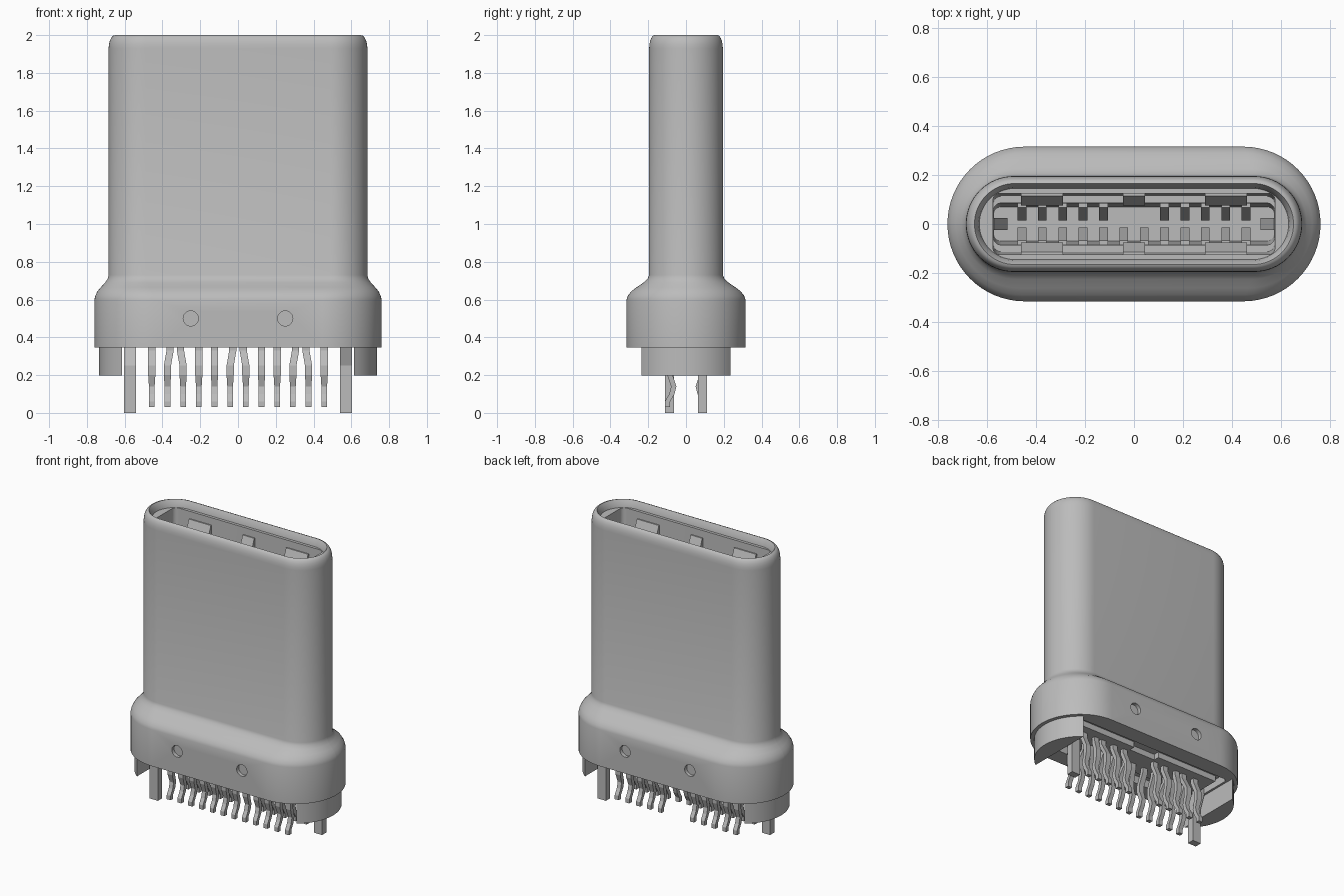
import bpy
import bmesh
from math import cos, sin, pi, radians, sqrt, asin

if "Cube" in bpy.data.objects:
    bpy.data.objects.remove(bpy.data.objects["Cube"], do_unlink=True)

GREY = (0.5, 0.5, 0.5, 1)
metal = bpy.data.materials.new("plain_grey")
metal.use_nodes = True
metal.diffuse_color = GREY
metal.node_tree.nodes["Principled BSDF"].inputs["Base Color"].default_value = GREY


def loft(name, rings):
    """Skin a list of equal-length closed rings and cap both ends."""
    bm = bmesh.new()
    rows = [[bm.verts.new(p) for p in ring] for ring in rings]
    n = len(rows[0])
    for a, b in zip(rows, rows[1:]):
        for i in range(n):
            j = (i + 1) % n
            bm.faces.new((a[i], a[j], b[j], b[i]))
    bm.faces.new(rows[0][::-1])
    bm.faces.new(rows[-1])
    bmesh.ops.recalc_face_normals(bm, faces=bm.faces)
    mesh = bpy.data.meshes.new(name)
    bm.to_mesh(mesh)
    bm.free()
    mesh.materials.append(metal)
    obj = bpy.data.objects.new(name, mesh)
    bpy.context.collection.objects.link(obj)
    return obj


def rounded(z, hx, hy, r=None, n=16):
    """Rounded rectangle ring; a full stadium when r is left out."""
    r = hy if r is None else r
    ring = []
    for k, (sx, sy) in enumerate(((1, 1), (-1, 1), (-1, -1), (1, -1))):
        for i in range(n + 1):
            a = (k + i / n) * pi / 2
            # tiny inset keeps full stadiums free of doubled points
            ring.append((sx * (hx - r) + r * cos(a), sy * (hy - r + 1e-4) + r * sin(a), z))
    return ring


def rect(x, y, z, w, d):
    return [(x - w, y - d, z), (x + w, y - d, z), (x + w, y + d, z), (x - w, y + d, z)]


def prism(name, profile, centre, half, side, along_x=True):
    """Extrude an (offset, z) profile across its width; side flips it."""
    rings = []
    for e in (centre - half, centre + half):
        rings.append([(e, side * u, z) if along_x else (side * u, e, z) for u, z in profile])
    return loft(name, rings)


def smooth(obj):
    bpy.ops.object.select_all(action="DESELECT")
    obj.select_set(True)
    bpy.context.view_layer.objects.active = obj
    bpy.ops.object.shade_smooth_by_angle(angle=radians(32))


# Shell: underside recess, flange, shoulder, sleeve, rim and hollow mouth
rings = [rounded(0.40, 0.60, 0.20, 0.03), rounded(0.345, 0.60, 0.20, 0.03),
         rounded(0.345, 0.76, 0.315), rounded(0.60, 0.76, 0.315)]
for z, t in ((0.62, 0.06), (0.645, 0.22), (0.665, 0.45), (0.69, 0.75), (0.71, 0.93), (0.73, 1)):
    rings.append(rounded(z, 0.76 - 0.075 * t, 0.315 - 0.12 * t))
for i in range(6):
    a = i / 5 * pi / 2
    rings.append(rounded(1.93 + 0.07 * sin(a), 0.65 + 0.035 * cos(a), 0.165 + 0.03 * cos(a)))
rings += [rounded(1.975, 0.635, 0.15), rounded(1.95, 0.63, 0.145),
          rounded(1.95, 0.575, 0.125, 0.03), rounded(1.60, 0.572, 0.113, 0.03),
          rounded(1.60, 0.572, 0.085, 0.03), rounded(1.0, 0.57, 0.07, 0.03)]
shell = loft("shell", rings)

# Round dimples on both broad faces of the flange
for sy in (-1, 1):
    for sx in (-1, 1):
        circle = [(0.04 * cos(k * pi / 16), 0.04 * sin(k * pi / 16)) for k in range(32)]
        cutter = loft("dimple_cutter", [[(sx * 0.25 + u, sy * y, 0.5 + v) for u, v in circle]
                                        for y in (0.29, 0.35)])
        cutter.hide_render = True
        cutter.hide_viewport = True
        cut = shell.modifiers.new("dimple", "BOOLEAN")
        cut.operation = "DIFFERENCE"
        cut.solver = "EXACT"
        cut.object = cutter
smooth(shell)

# Curved skirt blocks below the flange ends
R, CX, CUT = 0.29, 0.445, 0.615
A = asin(sqrt(R * R - (CUT - CX) ** 2) / R)
arc = [(CX + R * cos(a), R * sin(a)) for a in (A * (2 * i / 24 - 1) for i in range(25))]
for s, label in ((1, "left"), (-1, "right")):
    smooth(loft(label + "_skirt_block", [[(s * x, y, z) for x, y in arc] for z in (0.197, 0.35)]))

# Stepped insulator plate inside the underside recess
plate = [(-0.57, -0.12), (0.57, -0.12), (0.57, 0.12), (0.10, 0.12),
         (0.10, 0.08), (-0.10, 0.08), (-0.10, 0.12), (-0.57, 0.12)]
loft("insulator_plate", [[(x, y, z) for x, y in plate] for z in (0.36, 0.42)])

# Springs, contacts and latches inside the mouth, and solder pins below
PITCH = 0.083
SPRING = [(0.13, 1.90), (0.115, 1.90), (0.075, 1.80), (0.075, 1.30), (0.13, 1.20)]
CONTACT = [(0.09, 1.55), (0.067, 1.55), (0.015, 1.35), (0.015, 1.25), (0.08, 1.0)]
LATCH = [(0.60, 1.75), (0.57, 1.75), (0.515, 1.60), (0.515, 1.5), (0.60, 1.2)]
PIN_PATH = [(0.05, 0.42), (0.05, 0.33), (0.085, 0.25), (0.085, 0.20),
            (0.065, 0.14), (0.075, 0.10), (0.098, 0.06), (0.098, 0.03)]
SPLAY = {0: 0.016, 4: -0.012, 3: 0.012}

for side, row in ((-1, "front"), (1, "back")):
    for x, half in ((-0.375, 0.085), (0, 0.045), (0.375, 0.085)):
        prism(row + "_spring", SPRING, x, half, side)
    for i in range(12):
        k = i - 5.5
        if side > 0 and abs(k) < 1:
            continue
        x = k * PITCH
        prism(row + "_contact", CONTACT, x, 0.018, side)
        # some pins start closer to a neighbour and splay outward
        shift = {0: -0.014, 3: 0.014, 4: -0.014}.get(int(abs(k)), 0) * (1 if k > 0 else -1)
        loft(row + "_pin", [rect(x + (shift if z > 0.27 else 0), side * y, z,
                                 0.019 if z > 0.15 else 0.015, 0.014)
                            for y, z in PIN_PATH])

for s, label in ((1, "left"), (-1, "right")):
    prism(label + "_latch", LATCH, 0, 0.025, s, along_x=False)
    # wide ground pins, one kinked to the back and one to the front
    loft(label + "_ground_pin", [rect(s * 0.572, s * y, z, 0.032, 0.024)
                                 for y, z in ((0.05, 0.42), (0.05, 0.345), (0.088, 0.25), (0.088, 0))])
